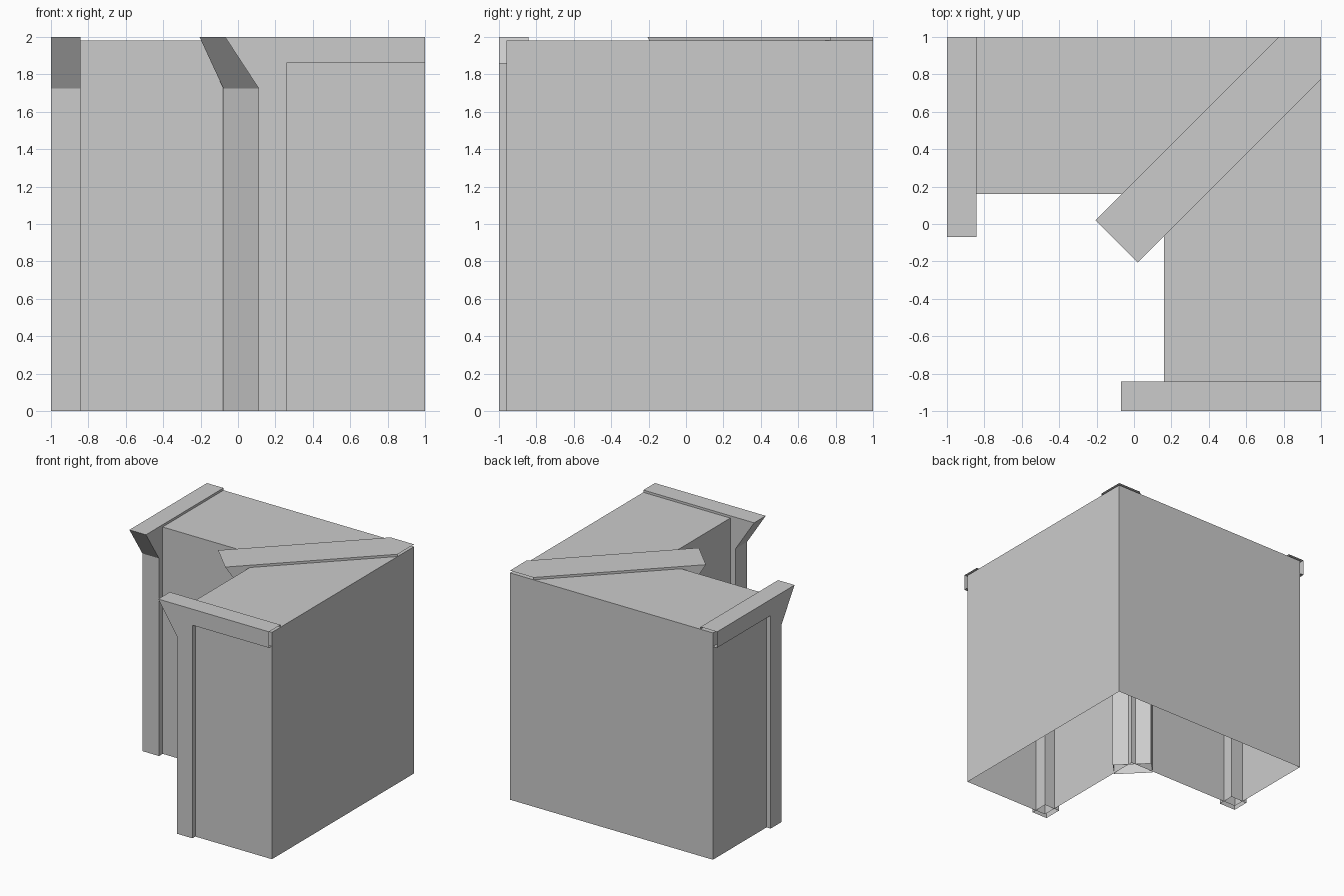
import bpy, bmesh
from mathutils import Vector

if "Cube" in bpy.data.objects:
    bpy.data.objects.remove(bpy.data.objects["Cube"], do_unlink=True)

GREY = (0.6, 0.6, 0.6, 1)
mat = bpy.data.materials.new("plain grey")
mat.use_nodes = True
mat.diffuse_color = GREY
mat.node_tree.nodes["Principled BSDF"].inputs["Base Color"].default_value = GREY


def extrude(name, points, offset, cuts):
    """Closed prism from a profile, then trimmed open by each (point, normal) plane."""
    bm = bmesh.new()
    face = bm.faces.new([bm.verts.new(p) for p in points])
    grown = bmesh.ops.extrude_face_region(bm, geom=[face], use_keep_orig=True)
    moved = [v for v in grown["geom"] if isinstance(v, bmesh.types.BMVert)]
    bmesh.ops.translate(bm, verts=moved, vec=offset)
    bmesh.ops.recalc_face_normals(bm, faces=bm.faces[:])
    for co, normal in cuts:
        bmesh.ops.bisect_plane(bm, geom=bm.verts[:] + bm.edges[:] + bm.faces[:],
                               plane_co=co, plane_no=normal, clear_outer=True)
    mesh = bpy.data.meshes.new(name)
    bm.to_mesh(mesh)
    bm.free()
    mesh.materials.append(mat)
    obj = bpy.data.objects.new(name, mesh)
    bpy.context.collection.objects.link(obj)


OPEN_BOTTOM = ((0, 0, 0), (0, 0, -1))
OPEN_ENDS = [((1, 0, 0), (1, 0, 0)), ((0, 1, 0), (0, 1, 0))]

# L-shaped hollow block, open underneath
outer, notch, top = -0.96, 0.16, 1.98
outline = [(1, 1), (outer, 1), (outer, notch), (notch, notch), (notch, outer), (1, outer)]
extrude("corner_block", [(x, y, -0.1) for x, y in outline], (0, 0, top + 0.1), [OPEN_BOTTOM])

# Post with a sloped bracket and a top beam: (distance from tip, height)
PROFILE = [(0, 2), (0.18, 1.725), (0.18, -0.1), (0.33, -0.1),
           (0.33, 1.86), (2, 1.86), (2, 2)]


def post_and_beam(name, tip, direction, width):
    along = Vector((*direction, 0)).normalized()
    across = Vector((-along.y, along.x, 0)) * width
    start = Vector((*tip, 0)) - across / 2
    points = [start + along * u + Vector((0, 0, z)) for u, z in PROFILE]
    extrude(name, points, across, [OPEN_BOTTOM] + OPEN_ENDS)


post_and_beam("front_post_and_beam", (-0.07, -0.92), (1, 0), 0.16)
post_and_beam("side_post_and_beam", (-0.92, -0.07), (0, 1), 0.16)
post_and_beam("diagonal_post_and_beam", (-0.093, -0.093), (1, 1), 0.32)
